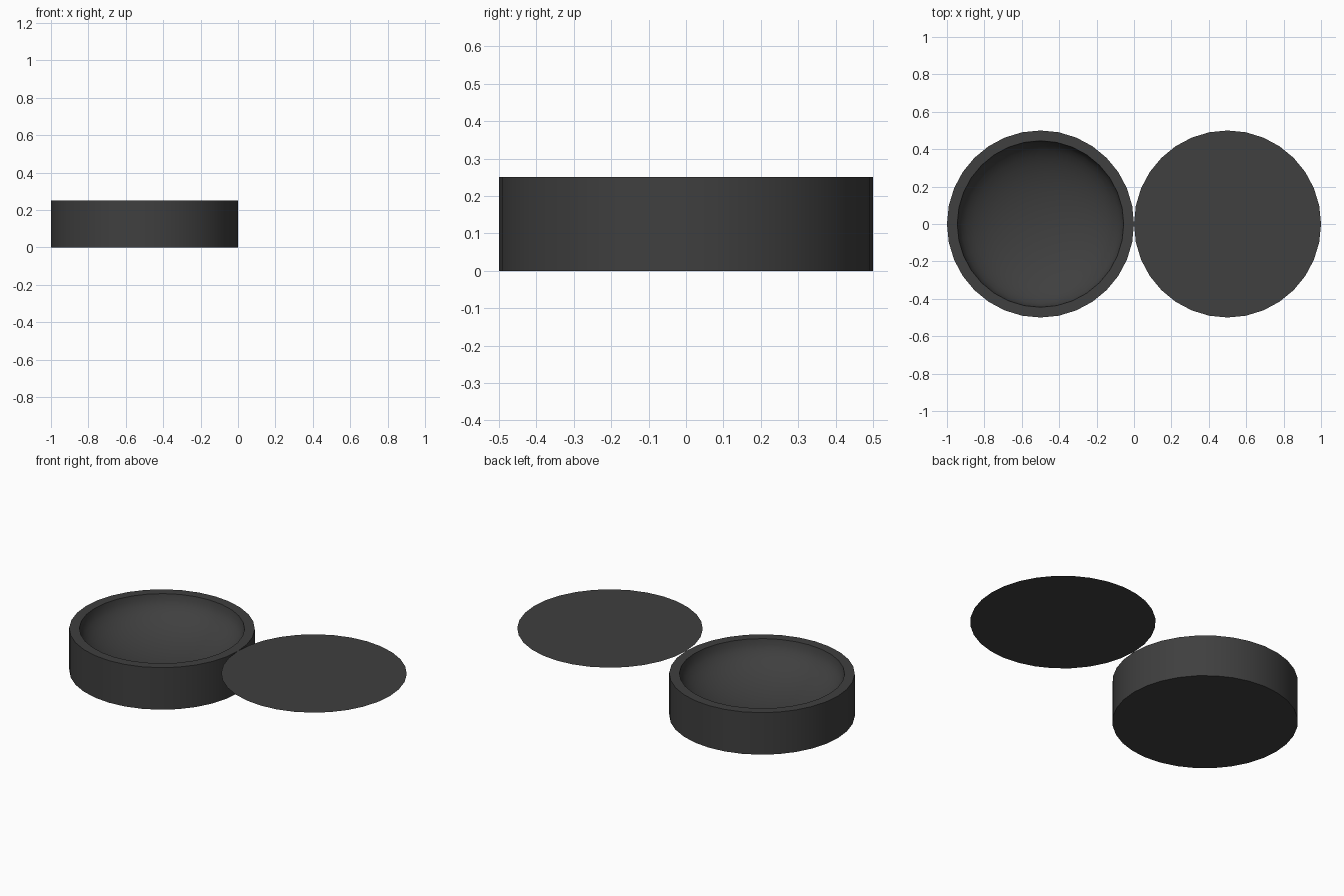
import bpy, bmesh, math

if "Cube" in bpy.data.objects:
    bpy.data.objects.remove(bpy.data.objects["Cube"])

SIDES = 32
mat = bpy.data.materials.new("dark_grey")
mat.diffuse_color = (0.05, 0.05, 0.05, 1)
mat.use_nodes = True
mat.node_tree.nodes["Principled BSDF"].inputs["Base Color"].default_value = mat.diffuse_color


def finish(bm, name, location):
    bmesh.ops.recalc_face_normals(bm, faces=bm.faces)
    mesh = bpy.data.meshes.new(name)
    bm.to_mesh(mesh)
    bm.free()
    mesh.materials.append(mat)
    obj = bpy.data.objects.new(name, mesh)
    obj.location = location
    bpy.context.collection.objects.link(obj)
    bpy.ops.object.select_all(action='DESELECT')
    obj.select_set(True)
    bpy.context.view_layer.objects.active = obj
    bpy.ops.object.shade_smooth_by_angle(angle=math.radians(30))
    return obj


# dish: flat base, upright wall, flat rim, squashed half-sphere hollow
inner_r, rim_z, depth = 0.445, 0.25, 0.20
profile = [(0, 0), (0.5, 0), (0.5, rim_z)]
STEPS = 10
for i in range(STEPS + 1):
    a = math.pi / 2 * i / STEPS
    profile.append((inner_r * math.cos(a), rim_z - depth * math.sin(a)))

bm = bmesh.new()
verts = [bm.verts.new((r, 0, z)) for r, z in profile]
edges = [bm.edges.new(pair) for pair in zip(verts, verts[1:])]
bmesh.ops.spin(bm, geom=verts + edges, cent=(0, 0, 0), axis=(0, 0, 1),
               angle=2 * math.pi, steps=SIDES, use_duplicate=False)
bmesh.ops.remove_doubles(bm, verts=bm.verts, dist=1e-4)
finish(bm, "dish", (-0.5, 0, 0))

# paper-thin lid disc lying beside the dish, level with its rim
bm = bmesh.new()
bmesh.ops.create_circle(bm, cap_ends=True, segments=SIDES, radius=0.5)
for f in bm.faces:
    if f.normal.z < 0:
        f.normal_flip()
finish(bm, "lid_disc", (0.5, 0, 0.25))
